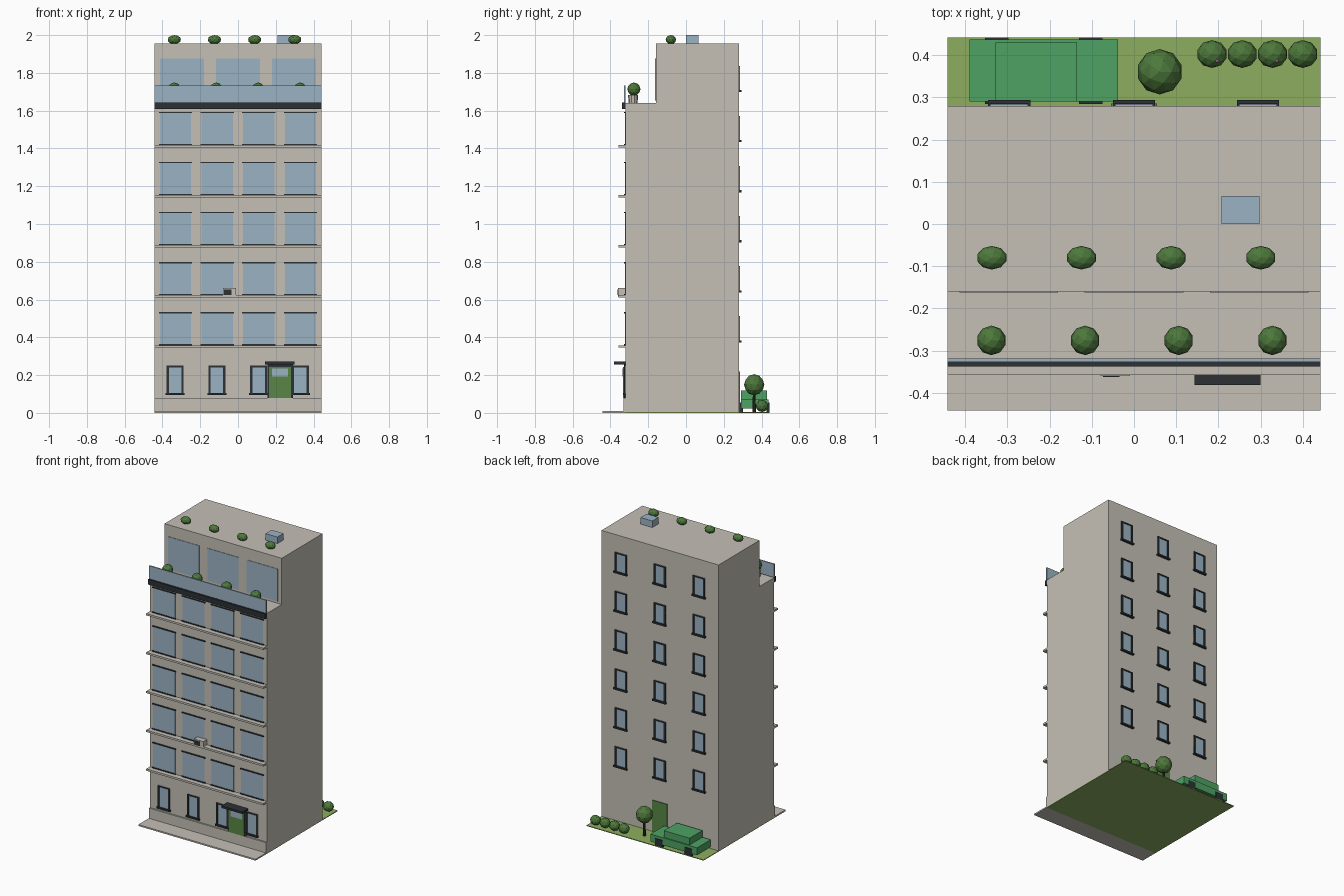
import bpy, bmesh
from mathutils import Matrix, Vector

if "Cube" in bpy.data.objects:
    bpy.data.objects.remove(bpy.data.objects["Cube"], do_unlink=True)


def material(name, r, g, b):
    m = bpy.data.materials.new(name)
    m.use_nodes = True
    m.diffuse_color = (r, g, b, 1)
    m.node_tree.nodes["Principled BSDF"].inputs["Base Color"].default_value = (r, g, b, 1)
    return m


CONCRETE = material("warm concrete", 0.56, 0.53, 0.47)
GLASS = material("blue glass", 0.33, 0.45, 0.55)
DARK = material("dark metal", 0.025, 0.031, 0.036)
DOOR = material("door green", 0.10, 0.24, 0.06)
LEAF = material("leaf green", 0.075, 0.19, 0.045)
GRASS = material("grass green", 0.27, 0.42, 0.115)
CAR = material("car green", 0.075, 0.36, 0.125)
BARK = material("dark bark", 0.04, 0.03, 0.02)
PINK = material("pale pink", 0.6, 0.4, 0.42)

W = 0.442        # half width of the block
FRONT, BACK = -0.32, 0.28
STOREY = 0.265


def finish(name, bm, mat):
    bmesh.ops.recalc_face_normals(bm, faces=bm.faces)
    mesh = bpy.data.meshes.new(name)
    bm.to_mesh(mesh)
    bm.free()
    mesh.materials.append(mat)
    obj = bpy.data.objects.new(name, mesh)
    bpy.context.collection.objects.link(obj)
    return obj


def box(name, mat, x, y, z):
    """Box from (min, max) pairs."""
    bm = bmesh.new()
    size = [b - a for a, b in (x, y, z)]
    mid = [(a + b) / 2 for a, b in (x, y, z)]
    bmesh.ops.create_cube(bm, size=1, matrix=Matrix.Translation(mid) @ Matrix.Diagonal((*size, 1)))
    return finish(name, bm, mat)


def ball(name, mat, centre, radii, detail=2):
    bm = bmesh.new()
    bmesh.ops.create_icosphere(bm, subdivisions=detail, radius=1,
                               matrix=Matrix.Translation(centre) @ Matrix.Diagonal((*radii, 1)))
    return finish(name, bm, mat)


def cylinder(name, mat, x, y, z, r_low, r_top, sides=10):
    bm = bmesh.new()
    bmesh.ops.create_cone(bm, cap_ends=True, segments=sides, radius1=r_low, radius2=r_top,
                          depth=z[1] - z[0], matrix=Matrix.Translation((x, y, sum(z) / 2)))
    return finish(name, bm, mat)


def wall_box(name, mat, x, z, wall, depth):
    """Box standing out from the front or back wall by depth."""
    out = wall + depth * (1 if wall > 0 else -1)
    return box(name, mat, x, (min(wall, out), max(wall, out)), z)


def framed_window(name, cx, z0, z1, wall):
    """Small window with jambs, lintel and a wider sill."""
    h, t = 0.045, 0.012
    wall_box(name + "_glass", GLASS, (cx - h, cx + h), (z0, z1), wall, 0.003)
    for side in (-1, 1):
        a, b = sorted((cx + side * h, cx + side * (h - t)))
        wall_box(name + "_jamb", DARK, (a, b), (z0, z1), wall, 0.007)
    wall_box(name + "_lintel", DARK, (cx - h, cx + h), (z1 - t * 0.7, z1), wall, 0.007)
    wall_box(name + "_sill", DARK, (cx - 0.05, cx + 0.05), (z0 - 0.002, z0 + 0.009), wall, 0.014)


# Ground
box("lawn", GRASS, (-W, W), (FRONT, 0.442), (0, 0.005))
box("pavement", CONCRETE, (-W, W), (-0.442, FRONT), (0, 0.01))

# Stepped building body, a side profile pulled across the width
profile = [(FRONT, 0.003), (BACK, 0.003), (BACK, 1.955), (-0.16, 1.955), (-0.16, 1.64), (FRONT, 1.64)]
bm = bmesh.new()
face = bm.faces.new([bm.verts.new((-W, y, z)) for y, z in profile])
pulled = bmesh.ops.extrude_face_region(bm, geom=[face])["geom"]
bmesh.ops.translate(bm, vec=Vector((2 * W, 0, 0)),
                    verts=[v for v in pulled if isinstance(v, bmesh.types.BMVert)])
finish("building_body", bm, CONCRETE)
wall_box("plinth", CONCRETE, (-W, W), (0.003, 0.08), FRONT, 0.01)

# Front storeys: ledge and four wide windows each
for floor in range(5):
    z = 0.345 + floor * STOREY
    wall_box("ledge", CONCRETE, (-W, W), (z, z + 0.013), FRONT, 0.038)
    for cx in (-0.331, -0.11, 0.11, 0.331):
        wall_box("wide_window", GLASS, (cx - 0.083, cx + 0.083), (z + 0.013, z + 0.186), FRONT, 0.003)
        for bar in (z + 0.012, z + 0.182):
            wall_box("window_bar", DARK, (cx - 0.088, cx + 0.088), (bar, bar + 0.007), FRONT, 0.007)

# Ground floor windows
for cx in (-0.333, -0.112, 0.109, 0.33):
    framed_window("ground_window", cx, 0.097, 0.25, FRONT)

# Entrance door with canopy
wall_box("door_frame", DARK, (0.155, 0.29), (0.08, 0.257), FRONT, 0.009)
wall_box("front_door", DOOR, (0.163, 0.28), (0.08, 0.243), FRONT, 0.013)
wall_box("door_glass", GLASS, (0.18, 0.264), (0.192, 0.235), FRONT, 0.016)
wall_box("canopy", DARK, (0.143, 0.3), (0.257, 0.271), FRONT, 0.062)

# Air conditioner
wall_box("air_conditioner", CONCRETE, (-0.08, -0.01), (0.616, 0.66), FRONT, 0.04)
wall_box("air_conditioner_grille", DARK, (-0.074, -0.034), (0.623, 0.652), FRONT, 0.043)

# Terrace edge, glass railing and penthouse windows
wall_box("terrace_edge", DARK, (-W, W), (1.608, 1.643), FRONT, 0.018)
box("glass_railing", GLASS, (-W, W), (-0.327, -0.319), (1.643, 1.732))
for cx in (-0.297, 0, 0.297):
    wall_box("penthouse_window", GLASS, (cx - 0.117, cx + 0.117), (1.655, 1.875), -0.16, 0.003)

# Terrace plants in pots and roof bushes
for i in range(4):
    x = -0.338 + i * 0.222
    cylinder("plant_pot", CONCRETE, x, -0.28, (1.64, 1.682), 0.023, 0.027)
    ball("terrace_plant", LEAF, (x, -0.276, 1.714), (0.035,) * 3)
    ball("roof_bush", LEAF, (-0.337 + i * 0.2125, -0.08, 1.976), (0.036, 0.028, 0.024))

box("roof_light", GLASS, (0.208, 0.297), (0, 0.066), (1.955, 2.0))

# Back wall windows and door
for floor in range(6):
    z = 0.375 + floor * STOREY
    for cx in (-0.296, 0, 0.294):
        framed_window("back_window", cx, z, z + 0.137, BACK)
wall_box("back_door", DOOR, (-0.055, 0.055), (0.004, 0.22), BACK, 0.006)

# Garden tree and bushes
cylinder("tree_trunk", BARK, 0.061, 0.361, (0.004, 0.12), 0.009, 0.007, 8)
ball("tree_crown", LEAF, (0.061, 0.361, 0.149), (0.054, 0.054, 0.056))
for i in range(4):
    ball("garden_bush", LEAF, (0.185 + i * 0.0717, 0.403, 0.037), (0.036, 0.033, 0.032))
for x in (0.198, 0.339):
    ball("flower", PINK, (x, 0.386, 0.063), (0.005,) * 3, 1)

# Parked car
box("car_body", CAR, (-0.39, -0.038), (0.291, 0.438), (0.022, 0.072))
box("car_cabin", CAR, (-0.328, -0.135), (0.291, 0.43), (0.072, 0.118))
for x in (-0.325, -0.103):
    for y in (0.293, 0.434):
        box("car_wheel", DARK, (x - 0.028, x + 0.028), (y - 0.008, y + 0.008), (0.002, 0.054))
